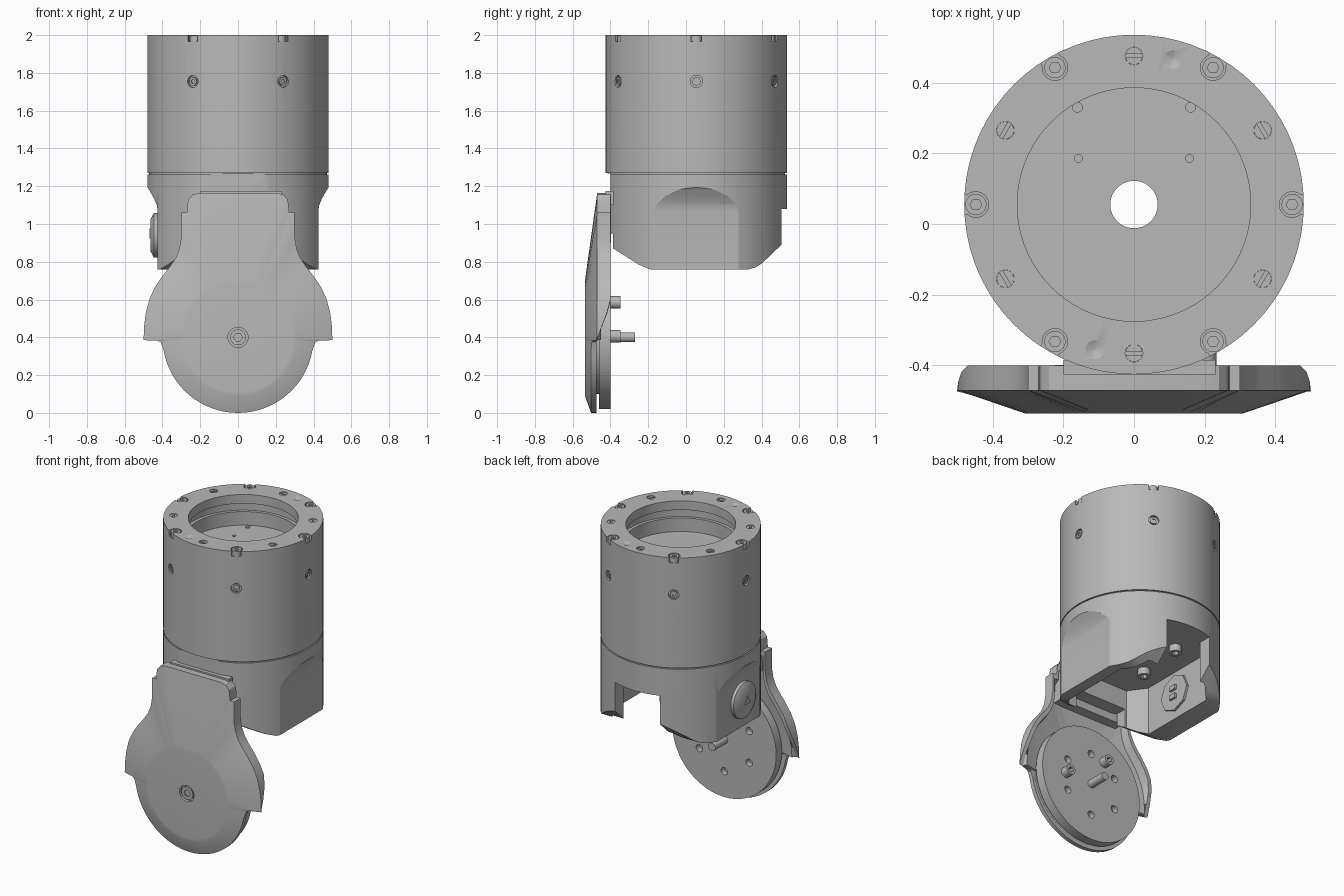
import bpy, bmesh, math
from mathutils import Vector, Matrix

cube = bpy.data.objects.get("Cube")
if cube:
    bpy.data.objects.remove(cube, do_unlink=True)

grey = bpy.data.materials.new("machined grey")
grey.use_nodes = True
COLOUR = (0.48, 0.48, 0.48, 1)
grey.diffuse_color = COLOUR
grey.node_tree.nodes["Principled BSDF"].inputs["Base Color"].default_value = COLOUR

CY = 0.055          # housing axis in y
R = 0.48            # housing radius
PZ = 0.4            # paddle centre height
X, Y, Z = Vector((1, 0, 0)), Vector((0, 1, 0)), Vector((0, 0, 1))


def finish(bm, name):
    bmesh.ops.recalc_face_normals(bm, faces=bm.faces)
    mesh = bpy.data.meshes.new(name)
    bm.to_mesh(mesh)
    bm.free()
    ob = bpy.data.objects.new(name, mesh)
    bpy.context.collection.objects.link(ob)
    mesh.materials.append(grey)
    smooth(ob)
    return ob


def smooth(ob):
    bpy.ops.object.select_all(action='DESELECT')
    ob.select_set(True)
    bpy.context.view_layer.objects.active = ob
    bpy.ops.object.shade_smooth_by_angle(angle=math.radians(30))


def cyl(bm, loc, axis, r, depth, seg=24, r2=None):
    """Cylinder or cone starting at loc and running along axis."""
    axis = Vector(axis).normalized()
    rot = axis.to_track_quat('Z', 'Y').to_matrix().to_4x4()
    mat = Matrix.Translation(Vector(loc) + axis * depth / 2) @ rot
    bmesh.ops.create_cone(bm, cap_ends=True, segments=seg, radius1=r,
                          radius2=r if r2 is None else r2, depth=depth, matrix=mat)


def box(bm, lo, hi, turn=0):
    lo, hi = Vector(lo), Vector(hi)
    mat = Matrix.Translation((lo + hi) / 2) @ Matrix.Rotation(turn, 4, 'Z')
    bmesh.ops.create_cube(bm, size=1, matrix=mat @ Matrix.Diagonal((*(hi - lo), 1)))


def prism(bm, points, place, a, b):
    """Extrude a 2D polygon between a and b; place maps (u, v, w) to 3D."""
    ends = [[bm.verts.new(place(u, v, w)) for u, v in points] for w in (a, b)]
    bm.faces.new(ends[0])
    bm.faces.new(ends[1])
    bridge(bm, *ends)


def bridge(bm, p, q):
    for i in range(len(p)):
        j = (i + 1) % len(p)
        bm.faces.new((p[i], p[j], q[j], q[i]))


def lathe(bm, profile, seg=72):
    """Closed (radius, height) profile turned about the housing axis."""
    rings = []
    for r, z in profile:
        rings.append([bm.verts.new((r * math.cos(t), CY + r * math.sin(t), z))
                      for t in (math.tau * i / seg for i in range(seg))])
    for p, q in zip(rings, rings[1:] + rings[:1]):
        bridge(bm, p, q)


def cut(ob, bm):
    cutter = finish(bm, "cutter")
    cutter.hide_render = True
    mod = ob.modifiers.new("cut", 'BOOLEAN')
    mod.operation, mod.solver, mod.object = 'DIFFERENCE', 'EXACT', cutter
    mod.use_self = True
    bpy.context.view_layer.objects.active = ob
    bpy.ops.object.modifier_apply(modifier=mod.name)
    bpy.data.objects.remove(cutter, do_unlink=True)
    smooth(ob)


def polar(r, deg, z):
    t = math.radians(deg)
    return Vector((r * math.cos(t), CY + r * math.sin(t), z))


def socket_screw(bm, loc, axis, r, depth):
    """Screw head with a hollow hexagonal socket."""
    axis = Vector(axis).normalized()
    rot = Matrix.Translation(loc) @ axis.to_track_quat('Z', 'Y').to_matrix().to_4x4()
    rings = []
    for hexed, h in ((0, 0), (0, depth), (1, depth), (1, depth * .5)):
        ring = []
        for k in range(24):
            t = math.tau * k / 24
            rad = r * .48 / math.cos((t % (math.pi / 3)) - math.pi / 6) if hexed else r
            ring.append(bm.verts.new(rot @ Vector((rad * math.cos(t), rad * math.sin(t), h))))
        rings.append(ring)
    for p, q in zip(rings, rings[1:]):
        bridge(bm, p, q)
    bm.faces.new(rings[0])
    bm.faces.new(rings[-1])


# Upper housing: stepped cup with a bore through its floor
bm = bmesh.new()
lathe(bm, [(.067, 1.27), (R, 1.27), (R, 2), (.33, 2), (.33, 1.94), (.365, 1.94),
           (.365, 1.88), (.345, 1.88), (.345, 1.79), (.067, 1.79)])
housing = finish(bm, "upper_housing")
bm = bmesh.new()
for k in range(6):
    a = 60 * k
    cyl(bm, polar(.447, a, 1.965), Z, .036, .1)
    c = polar(.48, a, 0)
    box(bm, c + Vector((-.03, -.028, 1.966)), c + Vector((.03, .028, 2.1)), math.radians(a))
    cyl(bm, polar(.42, a + 30, 1.98), Z, .025, .1)
    cyl(bm, polar(.465, a, 1.755), polar(1, a, 0) - polar(0, a, 0), .032, .1)
for s in (1, -1):
    cyl(bm, (s * .11, CY + s * .41, 1.99), Z, .002, .011, 24, .029)
    cyl(bm, (s * .157, .185, 1.77), Z, .011, .04, 12)
    cyl(bm, (s * .16, .33, 1.77), Z, .014, .06, 12)
cut(housing, bm)

# Housing screws: rim caps, slotted set screws, radial screws
caps, plugs, slots, radial = (bmesh.new() for _ in range(4))
for k in range(6):
    a = 60 * k
    socket_screw(caps, polar(.447, a, 1.965), Z, .03, .033)
    p = polar(.42, a + 30, 1.98)
    cyl(plugs, p, Z, .0245, .016)
    box(slots, p + Vector((-.005, -.04, .004)), p + Vector((.005, .04, .03)), math.radians(a + 30))
    socket_screw(radial, polar(.463, a, 1.755), polar(1, a, 0) - polar(0, a, 0), .022, .014)
finish(caps, "rim_screws")
cut(finish(plugs, "set_screws"), slots)
finish(radial, "radial_screws")

# Lower fork: round body with flattened cheeks, cut front and bevelled foot
bm = bmesh.new()
lathe(bm, [(.067, .7), (R, .7), (R, 1.262), (.47, 1.262), (.47, 1.27), (.067, 1.27)])
fork = finish(bm, "lower_fork")
cheek = [(.425, .5), (.425, 1.07), (.43, 1.1), (.445, 1.135), (.47, 1.18), (.485, 1.2), (.8, 1.2), (.8, .5)]
foot = [(-.7, .5), (-.7, 1.07), (-.4, .88), (-.25, .785), (-.19, .76), (.33, .76),
        (.37, .77), (.4, .79), (.5, .885), (.7, 1.07), (.7, .5)]
for s in (1, -1):
    bm = bmesh.new()
    prism(bm, cheek, lambda u, v, w: (s * u, w, v), -1, 1)
    cut(fork, bm)
bm = bmesh.new()
prism(bm, foot, lambda u, v, w: (w, u, v), -1, 1)
cut(fork, bm)

# Hollow inside the fork, with a notch at the back and an opening at the front
hollow = [(-.28, -.2), (-.2, -.31), (.25, -.31), (.35, -.2), (.35, .3),
          (.24, .42), (-.2, .42), (-.28, .34)]
bm = bmesh.new()
prism(bm, hollow, lambda u, v, w: (u, v, w), .4, 1.08)
cut(fork, bm)
for lo, hi in (((-1, -1, .4), (1, -.4, 1.268)),
               ((-.165, .2, .4), (.165, 1, 1.08)),
               ((-.19, -.5, .4), (.19, -.25, .95))):
    bm = bmesh.new()
    box(bm, lo, hi)
    cut(fork, bm)

# Side button with a small raised triangle
bm = bmesh.new()
cyl(bm, (-.42, .02, .94), -X, .118, .025, 48)
cyl(bm, (-.445, .02, .94), -X, .118, .018, 48, .085)
cyl(bm, (-.462, .02, .94), -X, .035, .006, 3)
finish(bm, "side_button")

# Fittings inside the fork
bm = bmesh.new()
cyl(bm, (-.285, .055, .93), X, .12, .02, 8)
for z in (.9, .96):
    box(bm, (-.27, .03, z - .015), (-.25, .08, z + .015))
finish(bm, "octagon_boss")
bm = bmesh.new()
for x, y in ((-.12, -.05), (-.085, .285)):
    socket_screw(bm, (x, y, 1.085), -Z, .038, .05)
finish(bm, "roof_screws")

# Paddle shell: mirrored outline lofted to a flat round front and a hollow back
half = [(.2, 1.165), (.24, 1.155), (.262, 1.13), (.268, 1.1), (.27, 1.06), (.30, 1.06),
        (.30, .93), (.31, .87), (.33, .82), (.36, .775), (.40, .725), (.44, .665),
        (.47, .6), (.488, .53), (.497, .46), (.5, .385), (.43, .383), (.41, .375)]
half += [(.4 * math.sin(t), PZ + .4 * math.cos(t))
         for t in (math.radians(100 + 5 * i) for i in range(16))]
outline = half + [(0, 0)] + [(-x, z) for x, z in reversed(half)]
bm = bmesh.new()


def ring(scale, depth):
    return [bm.verts.new((x * scale, depth(x, z), PZ + (z - PZ) * scale)) for x, z in outline]


def disc_ring(r, y):
    dirs = (Vector((x, 0, z - PZ)).normalized() * r for x, z in outline)
    return [bm.verts.new((d.x, y, PZ + d.z)) for d in dirs]


def back(x, z):
    return -.475 + .075 * min(1, max(0, (z - .38) / .2))


def edge(x, z):
    return min(-.47, -.535 + .36 * (math.hypot(x, z - PZ) - .31))


loops = [disc_ring(.3, -.485), ring(.92, lambda x, z: edge(x, z) + .02), ring(.95, back),
         ring(1, back), ring(1, edge), disc_ring(.31, -.535), disc_ring(.29, -.536)]
for p, q in zip(loops, loops[1:]):
    bridge(bm, p, q)
bm.faces.new(loops[0])
bm.faces.new(loops[-1])
shell = finish(bm, "paddle_shell")
bm = bmesh.new()
cyl(bm, (0, -.515, PZ), -Y, .053, .1, 32)
cut(shell, bm)
bm = bmesh.new()
socket_screw(bm, (0, -.516, PZ), -Y, .042, .016)
finish(bm, "paddle_screw")

# Neck block joining the paddle to the fork
bm = bmesh.new()
box(bm, (-.24, -.465, .9), (.24, -.398, 1.155))
box(bm, (-.2, -.425, 1.1), (.23, -.385, 1.175))
finish(bm, "neck_block")

# Back disc with bolt holes, hub and pins
bm = bmesh.new()
cyl(bm, (0, -.46, PZ), Y, .38, .06, 72)
disc = finish(bm, "back_disc")
bm = bmesh.new()
for k in range(6):
    t = math.radians(30 + 60 * k)
    cyl(bm, (.21 * math.cos(t), -.44, PZ + .21 * math.sin(t)), Y, .024, .1)
cut(disc, bm)
bm = bmesh.new()
cyl(bm, (0, -.49, PZ), Y, .3, .035, 48)
finish(bm, "disc_hub")
bm = bmesh.new()
cyl(bm, (0, -.41, PZ), Y, .026, .14)
for x, z in ((.2, .405), (-.1, .585)):
    socket_screw(bm, (x, -.41, z), Y, .033, .062)
finish(bm, "disc_pins")
